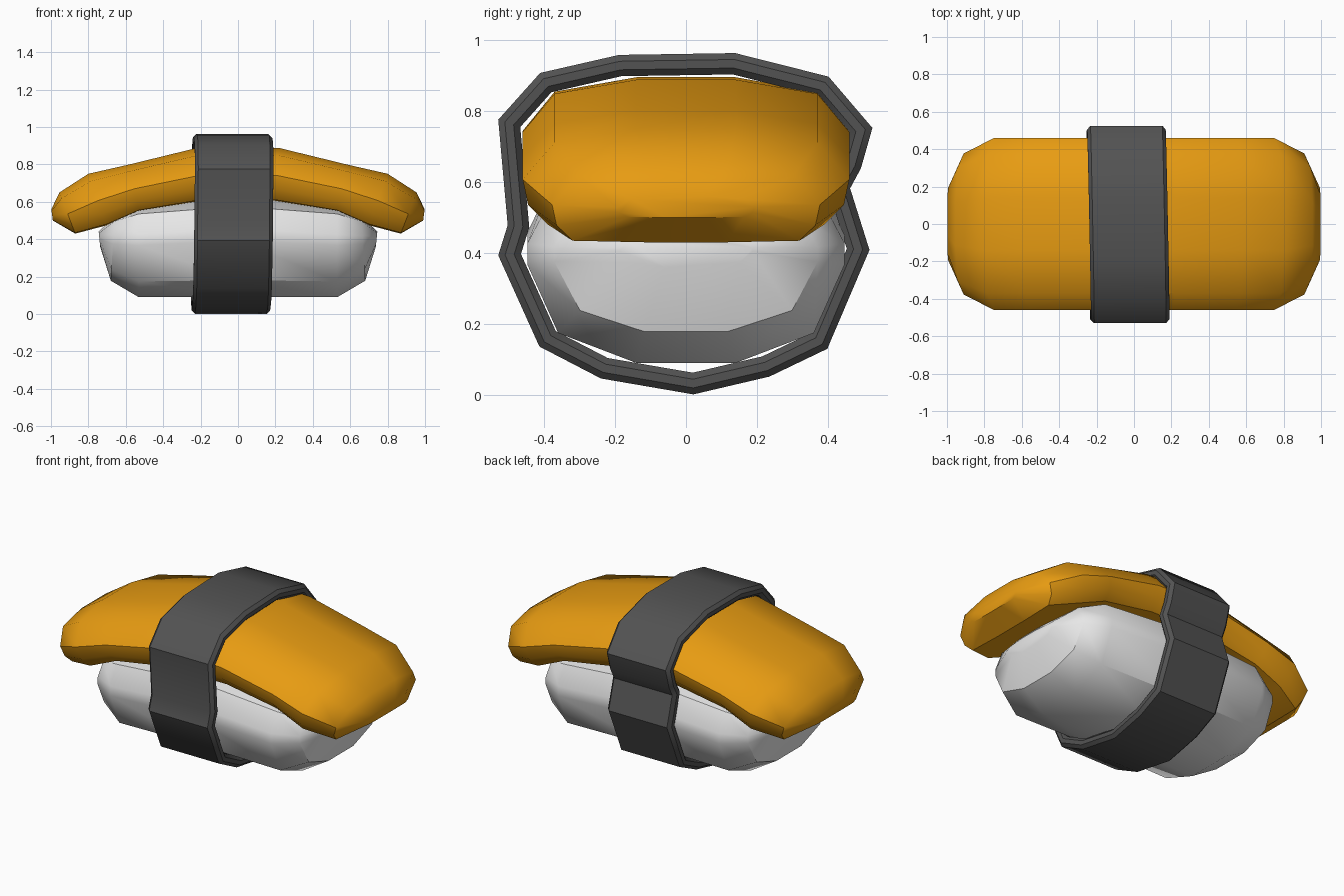
import bpy, bmesh, math
from mathutils import Vector

if "Cube" in bpy.data.objects:
    bpy.data.objects.remove(bpy.data.objects["Cube"])


def material(name, rgb):
    m = bpy.data.materials.new(name)
    m.diffuse_color = (*rgb, 1.0)
    m.use_nodes = True
    m.node_tree.nodes["Principled BSDF"].inputs["Base Color"].default_value = m.diffuse_color
    return m


def make_object(name, rings, mat, closed, angle):
    """Bridge a list of equal-length rings into a mesh; cap the ends if open."""
    bm = bmesh.new()
    vs = [[bm.verts.new(p) for p in r] for r in rings]
    n = len(rings[0])
    count = len(vs) if closed else len(vs) - 1
    for i in range(count):
        a, b = vs[i], vs[(i + 1) % len(vs)]
        for j in range(n):
            k = (j + 1) % n
            bm.faces.new((a[j], a[k], b[k], b[j]))
    if not closed:
        bm.faces.new(vs[0])
        bm.faces.new(vs[-1])
    bmesh.ops.recalc_face_normals(bm, faces=bm.faces)
    me = bpy.data.meshes.new(name)
    bm.to_mesh(me)
    bm.free()
    me.materials.append(mat)
    ob = bpy.data.objects.new(name, me)
    bpy.context.collection.objects.link(ob)
    bpy.ops.object.select_all(action='DESELECT')
    bpy.context.view_layer.objects.active = ob
    ob.select_set(True)
    bpy.ops.object.shade_smooth_by_angle(angle=math.radians(angle))
    return ob


def loft(name, half_profile, stations, mat, angle):
    """half_profile: (y, t) from bottom to top, t blends station bottom to top.
    stations: (x_bottom, z_bottom, x_top, z_top, y_scale) for x >= 0, mirrored."""
    profile = half_profile + [(-y, t) for y, t in reversed(half_profile)]
    mirrored = [(-xb, zb, -xt, zt, s) for xb, zb, xt, zt, s in reversed(stations) if xt > 0]
    rings = [[(xb + (xt - xb) * t, y * s, zb + (zt - zb) * t) for y, t in profile]
             for xb, zb, xt, zt, s in mirrored + stations]
    return make_object(name, rings, mat, False, angle)


egg = material("egg yellow", (0.80, 0.33, 0.006))
white = material("rice white", (0.80, 0.80, 0.80))
dark = material("seaweed dark grey", (0.085, 0.085, 0.085))

# rice block
loft("rice_block",
     [(.14, 0), (.36, .17), (.447, .56), (.447, .68), (.39, .9), (.14, 1)],
     [(0, .09, 0, .63, 1), (.53, .09, .53, .585, 1),
      (.68, .178, .66, .53, .83), (.737, .36, .745, .44, .42)],
     white, 40)

# bent egg slab
loft("egg_slab",
     [(.14, 0), (.39, .02), (.445, .22), (.46, .48), (.37, .86), (.14, 1)],
     [(0, .605, 0, .895, 1), (.2, .605, .22, .888, 1), (.53, .55, .58, .80, 1),
      (.70, .475, .80, .75, 1), (.87, .43, .955, .65, .82), (.99, .50, .998, .56, .42)],
     egg, 40)

# seaweed band: closed centre line in (y, z) swept with a chamfered section
path = [Vector(p) for p in [
    (.02, .032), (.225, .08), (.375, .152), (.485, .41), (.43, .585), (.465, .65),
    (.492, .745), (.385, .87), (.135, .933), (-.185, .928), (-.395, .88),
    (-.498, .765), (-.472, .475), (-.497, .395), (-.39, .158), (-.23, .075)]]
W, T, C = .21, .030, .018
section = [(-W, T - C), (-W + C, T), (W - C, T), (W, T - C),
           (W, C - T), (W - C, -T), (C - W, -T), (-W, C - T)]
rings = []
for i, p in enumerate(path):
    d0 = (p - path[i - 1]).normalized()
    d1 = (path[(i + 1) % len(path)] - p).normalized()
    d = (d0 + d1).normalized()
    miter = 1 / max(d.dot(d1), .6)
    normal = Vector((d.y, -d.x)) * miter
    shift = -.033 - .02 * p.x + .01 * (p.y - .5)
    rings.append([(w + shift, p.x + normal.x * t, p.y + normal.y * t) for w, t in section])
make_object("seaweed_band", rings, dark, True, 40)
